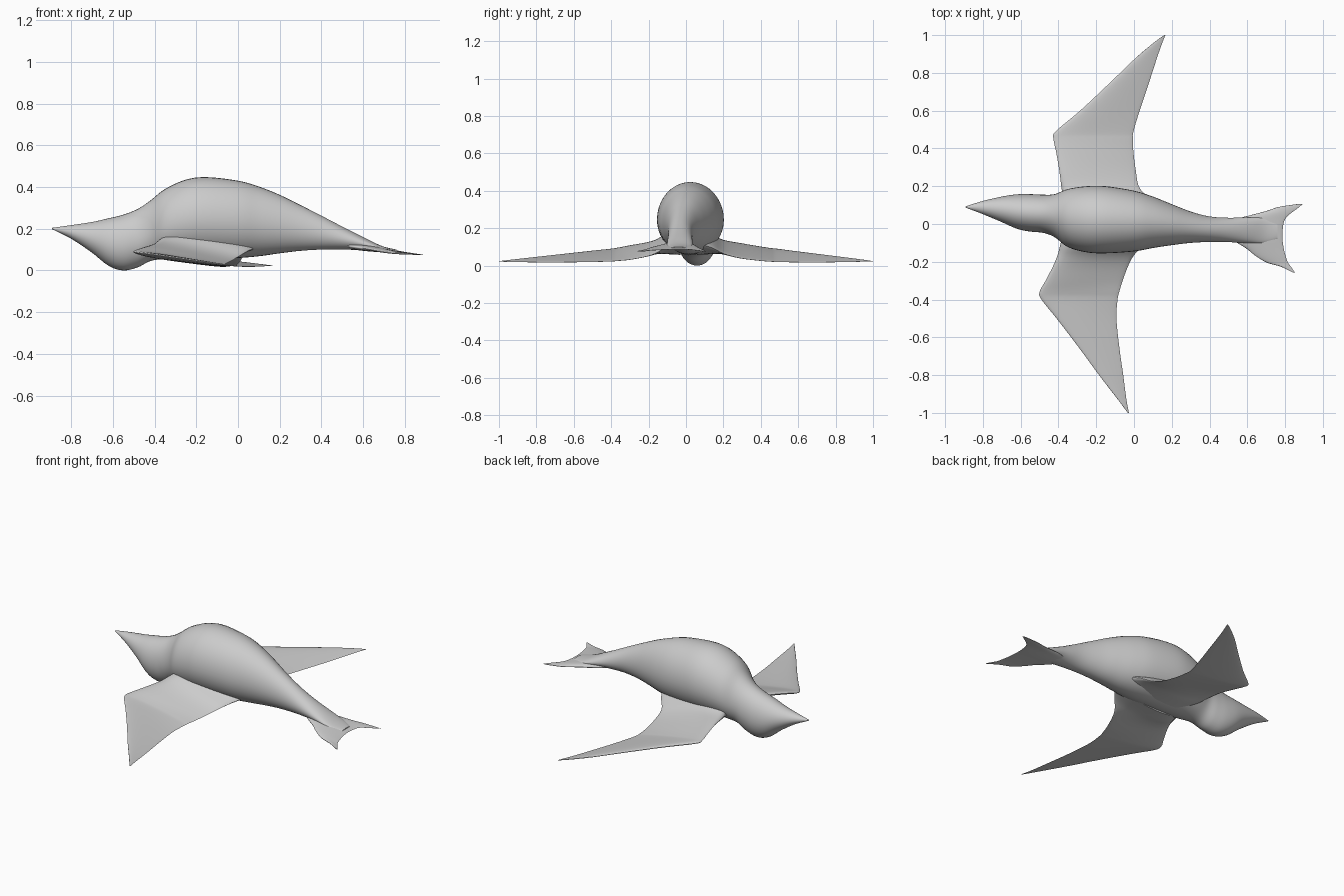
import bpy, bmesh, math

grey = bpy.data.materials.new("plain grey")
grey.diffuse_color = (0.6, 0.6, 0.6, 1)


def smooth_rows(rows, steps):
    """Refine a list of stations with a Catmull-Rom curve."""
    out = []
    for i in range(len(rows) - 1):
        a, b = rows[max(i - 1, 0)], rows[i]
        c, d = rows[i + 1], rows[min(i + 2, len(rows) - 1)]
        for s in range(steps):
            t = s / steps
            out.append([0.5 * (2 * q + (r - p) * t + (2 * p - 5 * q + 4 * r - u) * t * t
                               + (3 * q - p - 3 * r + u) * t ** 3)
                        for p, q, r, u in zip(a, b, c, d)])
    return out + [list(rows[-1])]


def loft(name, rings):
    """Skin closed rings of points and cap both ends."""
    bm = bmesh.new()
    loops = [[bm.verts.new(p) for p in ring] for ring in rings]
    n = len(loops[0])
    for a, b in zip(loops, loops[1:]):
        for i in range(n):
            j = (i + 1) % n
            bm.faces.new((a[i], a[j], b[j], b[i]))
    bm.faces.new(loops[0][::-1])
    bm.faces.new(loops[-1])
    bmesh.ops.recalc_face_normals(bm, faces=bm.faces)
    mesh = bpy.data.meshes.new(name)
    bm.to_mesh(mesh)
    bm.free()
    mesh.materials.append(grey)
    ob = bpy.data.objects.new(name, mesh)
    bpy.context.collection.objects.link(ob)
    bpy.ops.object.select_all(action='DESELECT')
    ob.select_set(True)
    bpy.context.view_layer.objects.active = ob
    bpy.ops.object.shade_smooth_by_angle(angle=math.radians(50))
    return ob


def body_ring(x, y0, y1, z0, z1, n=40):
    """Egg-shaped section, widest a little below the middle."""
    yc, hw = (y0 + y1) / 2, (y1 - y0) / 2
    zc = z0 + 0.48 * (z1 - z0)
    ring = []
    for i in range(n):
        a = 2 * math.pi * i / n
        h = (z1 - zc) if math.sin(a) > 0 else (zc - z0)
        ring.append((x, yc + hw * math.cos(a), zc + h * math.sin(a)))
    return ring


def blade_ring(y, xl, xt, zl, zt, thick, n=28):
    """Wing section, fuller toward the leading edge."""
    ring = []
    for i in range(n):
        a = 2 * math.pi * i / n
        u = 0.5 + 0.5 * math.cos(a)
        h = thick / 2 * math.sin(a) * (0.8 - 0.35 * math.cos(a))
        ring.append((xl + (xt - xl) * u, y, zl + (zt - zl) * u + h))
    return ring


# Body, head and beak: x, side limits in y, bottom and top in z
body = [
    (-0.892, 0.087, 0.093, 0.198, 0.204), (-0.80, 0.052, 0.122, 0.152, 0.217),
    (-0.70, 0.01, 0.145, 0.085, 0.232), (-0.62, -0.025, 0.157, 0.022, 0.25),
    (-0.55, -0.04, 0.158, 0.0, 0.267), (-0.48, -0.047, 0.155, 0.015, 0.295),
    (-0.42, -0.07, 0.158, 0.045, 0.335), (-0.35, -0.122, 0.185, 0.055, 0.39),
    (-0.25, -0.15, 0.2, 0.058, 0.435), (-0.15, -0.155, 0.2, 0.058, 0.447),
    (0.0, -0.145, 0.176, 0.06, 0.43), (0.1, -0.127, 0.145, 0.068, 0.402),
    (0.2, -0.112, 0.105, 0.082, 0.362), (0.3, -0.1, 0.066, 0.094, 0.313),
    (0.4, -0.095, 0.04, 0.1, 0.262), (0.5, -0.096, 0.033, 0.1, 0.21),
    (0.6, -0.1, 0.035, 0.097, 0.16), (0.69, -0.1, 0.03, 0.092, 0.117),
    (0.76, -0.08, 0.0, 0.086, 0.1)]
loft("body", [body_ring(*r) for r in smooth_rows(body, 5)])

# Wings: y, leading x, trailing x, leading z, trailing z, thickness
left_wing = [
    (0.06, -0.36, 0.12, 0.13, 0.12, 0.16), (0.14, -0.375, 0.07, 0.125, 0.095, 0.12),
    (0.2, -0.385, 0.025, 0.12, 0.065, 0.07), (0.28, -0.395, 0.01, 0.115, 0.042, 0.045),
    (0.38, -0.412, -0.003, 0.1, 0.028, 0.036), (0.45, -0.426, -0.006, 0.09, 0.022, 0.032),
    (0.49, -0.415, -0.003, 0.086, 0.02, 0.03), (0.6, -0.285, 0.03, 0.072, 0.018, 0.026),
    (0.75, -0.125, 0.08, 0.054, 0.018, 0.02), (0.88, 0.01, 0.122, 0.038, 0.02, 0.014),
    (0.96, 0.105, 0.15, 0.028, 0.022, 0.008), (1.0, 0.16, 0.166, 0.023, 0.022, 0.003)]
right_wing = [
    (-0.03, -0.37, 0.11, 0.13, 0.12, 0.16), (-0.11, -0.39, 0.05, 0.125, 0.095, 0.12),
    (-0.165, -0.405, 0.0, 0.12, 0.065, 0.07), (-0.22, -0.427, -0.03, 0.115, 0.047, 0.045),
    (-0.3, -0.468, -0.06, 0.103, 0.032, 0.038), (-0.36, -0.5, -0.078, 0.092, 0.026, 0.034),
    (-0.4, -0.49, -0.087, 0.086, 0.023, 0.032), (-0.5, -0.41, -0.093, 0.076, 0.02, 0.028),
    (-0.65, -0.295, -0.078, 0.06, 0.018, 0.023), (-0.8, -0.185, -0.057, 0.044, 0.018, 0.017),
    (-0.93, -0.085, -0.04, 0.03, 0.02, 0.01), (-1.0, -0.033, -0.027, 0.023, 0.022, 0.003)]
for name, rows in (("left_wing", left_wing), ("right_wing", right_wing)):
    loft(name, [blade_ring(*r) for r in smooth_rows(rows, 4)])

# Forked tail fan, laid out the same way as the wings
tail = [
    (-0.258, 0.843, 0.853, 0.077, 0.076, 0.004), (-0.225, 0.775, 0.83, 0.082, 0.078, 0.01),
    (-0.205, 0.705, 0.815, 0.088, 0.08, 0.013), (-0.17, 0.645, 0.803, 0.098, 0.083, 0.018),
    (-0.13, 0.595, 0.793, 0.107, 0.085, 0.024), (-0.08, 0.52, 0.786, 0.118, 0.087, 0.032),
    (-0.03, 0.5, 0.787, 0.12, 0.087, 0.034), (0.02, 0.53, 0.797, 0.117, 0.086, 0.028),
    (0.05, 0.63, 0.822, 0.103, 0.083, 0.02), (0.07, 0.705, 0.848, 0.092, 0.08, 0.014),
    (0.09, 0.765, 0.875, 0.084, 0.077, 0.009), (0.105, 0.86, 0.892, 0.076, 0.074, 0.003)]
loft("tail", [blade_ring(*r) for r in smooth_rows(tail, 4)])
